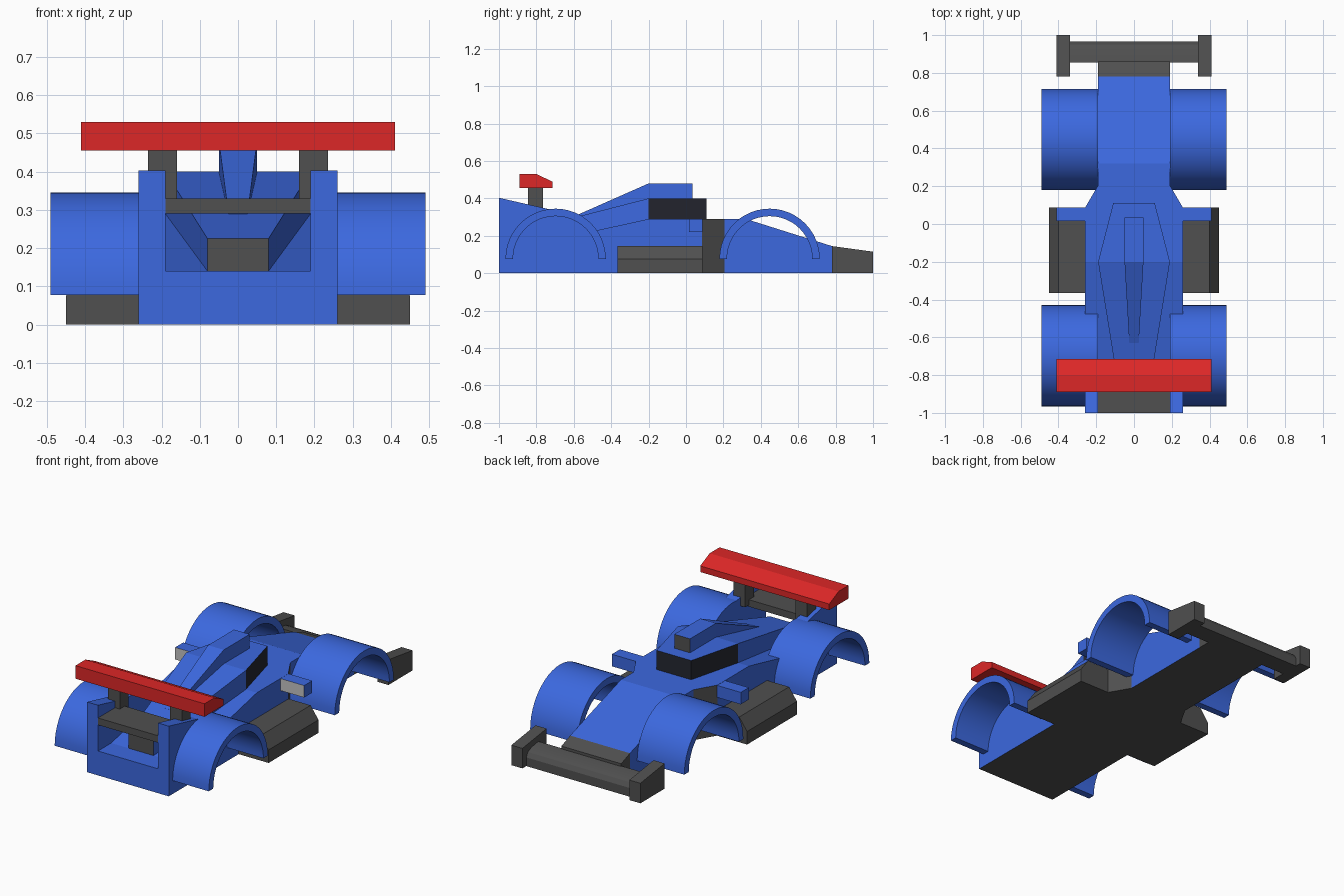
import bpy, bmesh, math

cube = bpy.data.objects.get("Cube")
if cube:
    bpy.data.objects.remove(cube, do_unlink=True)


def material(name, rgb):
    m = bpy.data.materials.new(name)
    m.use_nodes = True
    m.diffuse_color = (*rgb, 1)
    m.node_tree.nodes["Principled BSDF"].inputs["Base Color"].default_value = (*rgb, 1)
    return m


BLUE = material("blue_paint", (0.045, 0.14, 0.74))
GREY = material("dark_grey", (0.08, 0.08, 0.08))
RED = material("red_paint", (0.72, 0.02, 0.02))
GLASS = material("black_glass", (0.018, 0.02, 0.03))
SILVER = material("mirror_silver", (0.55, 0.55, 0.55))


def finish(name, bm, mats, rule=None, smooth=False):
    """Turn a bmesh into an object; rule gives a material index per face."""
    bmesh.ops.recalc_face_normals(bm, faces=bm.faces)
    bm.normal_update()
    for f in bm.faces:
        if rule:
            f.material_index = rule(f.calc_center_median(), f.normal)
    me = bpy.data.meshes.new(name)
    bm.to_mesh(me)
    bm.free()
    for m in mats:
        me.materials.append(m)
    ob = bpy.data.objects.new(name, me)
    bpy.context.collection.objects.link(ob)
    if smooth:
        bpy.ops.object.select_all(action="DESELECT")
        ob.select_set(True)
        bpy.context.view_layer.objects.active = ob
        bpy.ops.object.shade_smooth_by_angle(angle=math.radians(30))
    return ob


def prism(name, profile, x0, x1, mats, **kw):
    """Side profile (y, z) extruded from x0 to x1."""
    bm = bmesh.new()
    a, b = ([bm.verts.new((x, y, z)) for y, z in profile] for x in (x0, x1))
    n = len(profile)
    bm.faces.new(a)
    bm.faces.new(b)
    for i in range(n):
        j = (i + 1) % n
        bm.faces.new((a[i], a[j], b[j], b[i]))
    return finish(name, bm, mats, **kw)


def loft(name, stations, mats, **kw):
    """Rectangular sections (y, half width, bottom, top) joined along y."""
    bm = bmesh.new()
    rings = [[bm.verts.new(p) for p in ((-w, y, lo), (w, y, lo), (w, y, hi), (-w, y, hi))]
             for y, w, lo, hi in stations]
    bm.faces.new(rings[0])
    bm.faces.new(rings[-1])
    for a, b in zip(rings, rings[1:]):
        for i in range(4):
            j = (i + 1) % 4
            bm.faces.new((a[i], a[j], b[j], b[i]))
    return finish(name, bm, mats, **kw)


def rect(y0, y1, z0, z1):
    return [(y0, z0), (y1, z0), (y1, z1), (y0, z1)]


def arch(cy, cz, r, thick, n=24):
    angles = [math.pi * i / n for i in range(n + 1)]
    outer = [(cy + r * math.cos(a), cz + r * math.sin(a)) for a in angles]
    inner = [(cy + (r - thick) * math.cos(a), cz + (r - thick) * math.sin(a)) for a in angles]
    return outer + inner[::-1]


# Main body: grey floor and grey tapered flanks
loft("body", [(-1, .26, 0, .14), (-.88, .26, 0, .14), (-.2, .26, 0, .29), (.085, .26, 0, .29),
              (.205, .19, 0, .29), (.32, .19, 0, .29), (.78, .19, 0, .145)], [BLUE, GREY],
     rule=lambda c, n: int(n.z < -.9 or (abs(n.x) > .5 and n.y > .2)))

# Engine cover with wraparound windscreen and grey exhaust end
loft("engine_cover", [(-.88, .08, .13, .225), (-.2, .19, .2, .4), (.11, .11, .2, .4)],
     [BLUE, GREY, GLASS],
     rule=lambda c, n: 1 if n.y < -.9 else 2 if c.y > -.2 and abs(n.z) < .5 else 0)

# Air intake above the cover
loft("air_intake", [(-.63, .025, .25, .29), (-.2, .05, .35, .48), (.035, .05, .35, .48)],
     [BLUE, GREY], rule=lambda c, n: int(n.y > .9))

# Nose tip and front wing
loft("nose_tip", [(.78, .19, 0, .145), (.86, .19, 0, .115)], [GREY])
prism("front_wing", [(.855, 0), (.965, 0), (.965, .05), (.95, .075), (.92, .09), (.855, .1)],
      -.34, .34, [GREY], smooth=True)

# Rear wing and the plate below it
prism("rear_wing", [(-.89, .455), (-.715, .455), (-.715, .49), (-.8, .53), (-.89, .53)],
      -.41, .41, [RED])
prism("rear_plate", rect(-1, -.8, .29, .33), -.19, .19, [GREY])

# Paired parts
for side, s in (("left", 1), ("right", -1)):
    for end, cy in (("rear", -.697), ("front", .447)):
        prism(f"{end}_{side}_fender", arch(cy, .077, .268, .04), s * .19, s * .49,
              [BLUE], smooth=True)
    prism(f"{side}_rear_wall",
          [(-1, 0), (-1, .403), (-.74, .344), (-.6, .315), (-.48, .22), (-.48, 0)],
          s * .19, s * .26, [BLUE, GREY], rule=lambda c, n: int(n.z < -.9))
    prism(f"{side}_wing_pylon", rect(-.845, -.765, .3, .457), s * .16, s * .235, [GREY])
    prism(f"{side}_front_endplate", [(.78, 0), (1, 0), (1, .115), (.78, .145)],
          s * .34, s * .41, [GREY])
    prism(f"{side}_mirror", rect(.015, .088, .22, .289), s * .25, s * .41, [BLUE, SILVER],
          rule=lambda c, n: int(n.y < -.9))
    # Side pod: section in x and z, run along y
    bm = bmesh.new()
    section = [(.25, 0), (.45, 0), (.45, .075), (.4, .145), (.25, .145)]
    face = bm.faces.new([bm.verts.new((s * x, -.365, z)) for x, z in section])
    ext = bmesh.ops.extrude_face_region(bm, geom=[face], use_keep_orig=True)
    for v in ext["geom"]:
        if isinstance(v, bmesh.types.BMVert):
            v.co.y = .088
    finish(f"{side}_side_pod", bm, [GREY])
